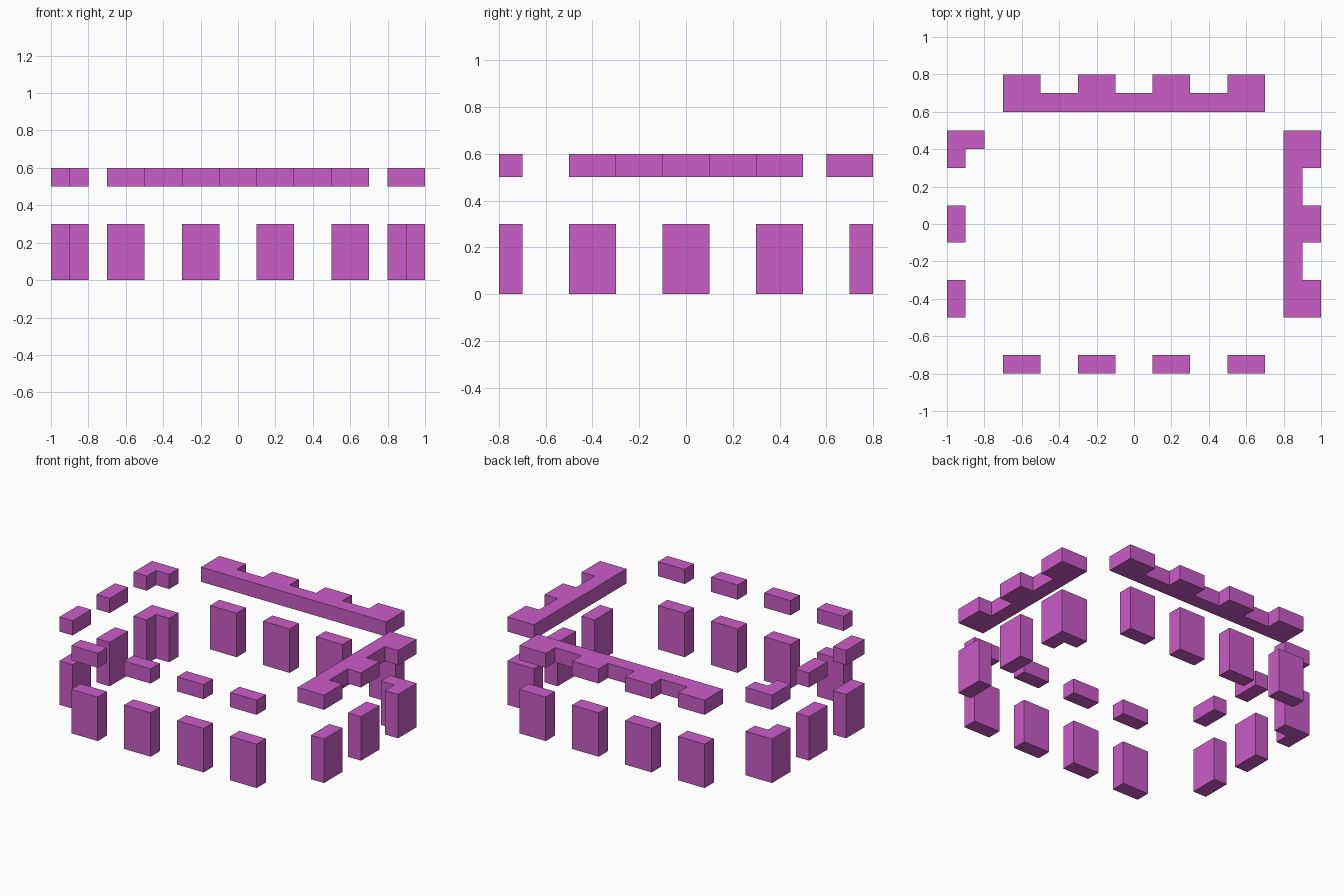
import bpy
import bmesh

cube = bpy.data.objects.get("Cube")
if cube:
    bpy.data.objects.remove(cube, do_unlink=True)

# Single flat colour
orchid = bpy.data.materials.new("orchid_purple")
orchid.use_nodes = True
COLOUR = (0.59, 0.107, 0.57, 1.0)
orchid.diffuse_color = COLOUR
orchid.node_tree.nodes["Principled BSDF"].inputs["Base Color"].default_value = COLOUR

LOWER = (0.0, 0.3)   # heights of the standing blocks
UPPER = (0.5, 0.6)   # heights of the floating caps and rails
HALF = 0.1           # half the width of every block
ROW_X = (-0.6, -0.2, 0.2, 0.6)
ROW_Y = (-0.4, 0.0, 0.4)


def prism(name, outline, heights):
    """Extrude a plan outline between two heights."""
    bm = bmesh.new()
    base = bm.faces.new([bm.verts.new((x, y, heights[0])) for x, y in outline])
    top = bmesh.ops.extrude_face_region(bm, geom=[base])["geom"]
    bmesh.ops.translate(bm, vec=(0, 0, heights[1] - heights[0]),
                        verts=[v for v in top if isinstance(v, bmesh.types.BMVert)])
    bmesh.ops.recalc_face_normals(bm, faces=bm.faces)
    mesh = bpy.data.meshes.new(name)
    bm.to_mesh(mesh)
    bm.free()
    mesh.materials.append(orchid)
    obj = bpy.data.objects.new(name, mesh)
    bpy.context.collection.objects.link(obj)


def rect(x0, x1, y0, y1):
    return [(x0, y0), (x1, y0), (x1, y1), (x0, y1)]


def corner(side):
    """L-shaped plan at the rear end of a side row."""
    return [(side * x, y) for x, y in
            ((1, 0.3), (1, 0.5), (0.8, 0.5), (0.8, 0.4), (0.9, 0.4), (0.9, 0.3))]


def toothed(centres, inner, middle, outer):
    """Rail outline as (along, across) pairs, with a tooth at each centre."""
    points = [(centres[-1] + HALF, inner), (centres[0] - HALF, inner)]
    for c in centres:
        points += [(c - HALF, middle), (c - HALF, outer),
                   (c + HALF, outer), (c + HALF, middle)]
    # The first and last shoulder points lie on the straight ends
    del points[-1], points[2]
    return points


# Front and rear rows
for i, x in enumerate(ROW_X, 1):
    front = rect(x - HALF, x + HALF, -0.8, -0.7)
    prism(f"front_block_{i}", front, LOWER)
    prism(f"front_cap_{i}", front, UPPER)
    prism(f"rear_block_{i}", rect(x - HALF, x + HALF, 0.7, 0.8), LOWER)

# Side rows, each ending in an L-shaped corner at the rear
for label, side in (("left", 1), ("right", -1)):
    for i, y in enumerate(ROW_Y, 1):
        if i == len(ROW_Y):
            plan = corner(side)
        else:
            plan = rect(*sorted((side * 0.9, side)), y - HALF, y + HALF)
        prism(f"{label}_block_{i}", plan, LOWER)
        if side < 0:
            prism(f"{label}_cap_{i}", plan, UPPER)

# Floating toothed rails at the rear and on the left
prism("rear_rail", toothed(ROW_X, 0.6, 0.7, 0.8), UPPER)
prism("left_rail", [(x, y) for y, x in toothed(ROW_Y, 0.8, 0.9, 1.0)], UPPER)
